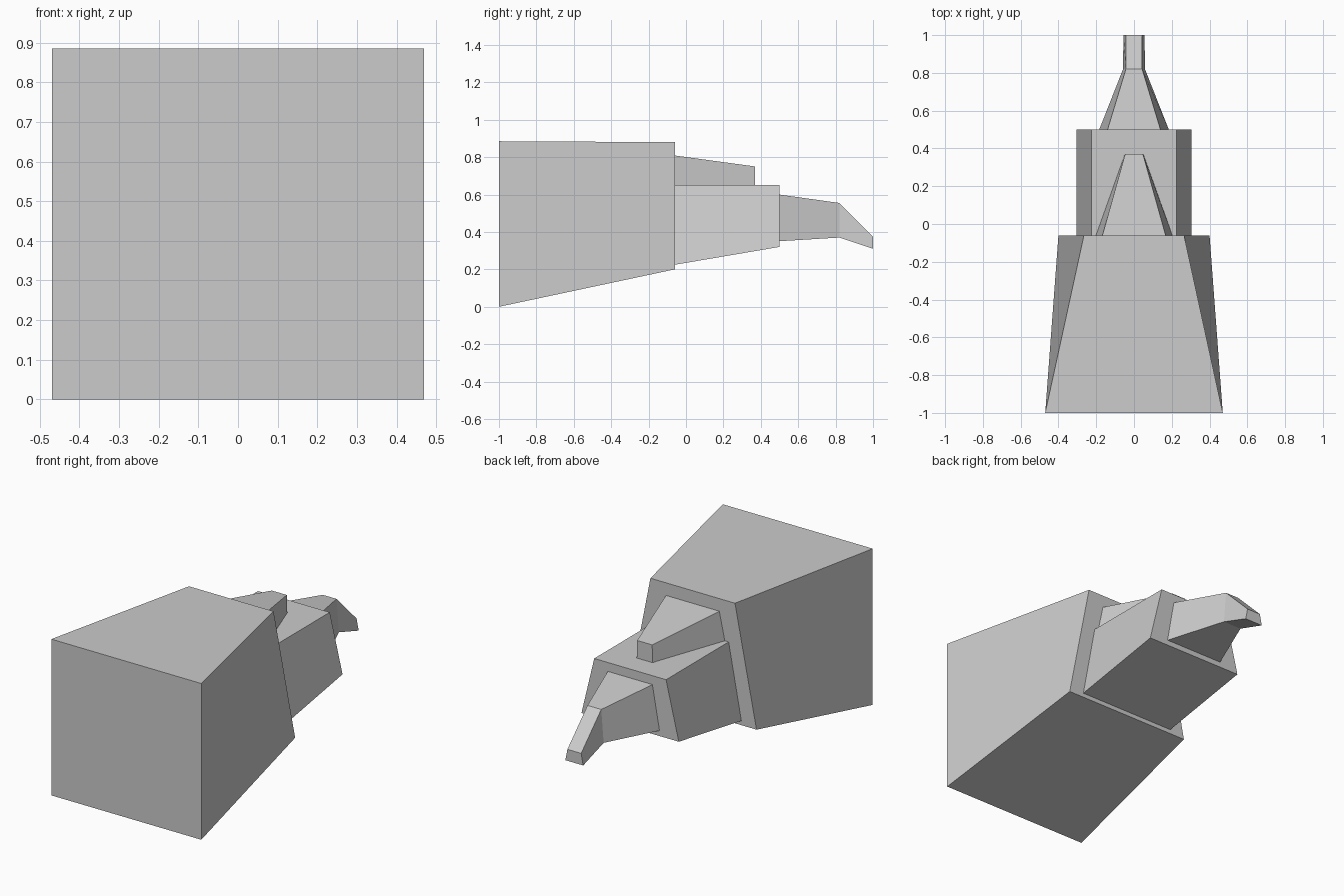
import bpy
import bmesh

cube = bpy.data.objects.get("Cube")
if cube:
    bpy.data.objects.remove(cube, do_unlink=True)

grey = bpy.data.materials.new("light grey")
grey.use_nodes = True
colour = (0.6, 0.6, 0.6, 1)
grey.diffuse_color = colour
for node in grey.node_tree.nodes:
    if node.type == 'BSDF_PRINCIPLED':
        node.inputs["Base Color"].default_value = colour


def tapered_block(name, sections):
    """Loft trapezoids: (y, bottom z, top z, bottom half width, top half width)."""
    bm = bmesh.new()
    rings = []
    for y, low, high, wide, narrow in sections:
        corners = [(-wide, low), (wide, low), (narrow, high), (-narrow, high)]
        rings.append([bm.verts.new((x, y, z)) for x, z in corners])
    for a, b in zip(rings, rings[1:]):
        for i in range(4):
            j = (i + 1) % 4
            bm.faces.new((a[i], a[j], b[j], b[i]))
    bm.faces.new(rings[0])
    bm.faces.new(rings[-1])
    bmesh.ops.recalc_face_normals(bm, faces=bm.faces)
    mesh = bpy.data.meshes.new(name)
    bm.to_mesh(mesh)
    bm.free()
    mesh.materials.append(grey)
    obj = bpy.data.objects.new(name, mesh)
    bpy.context.collection.objects.link(obj)
    return obj


# Large body, square at the front and narrowing to the back
tapered_block("main_body", [(-1, 0, 0.885, 0.47, 0.47),
                            (-0.06, 0.2, 0.88, 0.4, 0.265)])

# Middle block with a rising underside
tapered_block("middle_block", [(-0.07, 0.223, 0.65, 0.305, 0.225),
                               (0.5, 0.32, 0.65, 0.305, 0.225)])

# Wedge lying on the middle block
tapered_block("upper_wedge", [(-0.07, 0.64, 0.81, 0.207, 0.17),
                              (0.37, 0.64, 0.75, 0.05, 0.047)])

# Narrow tail with a drooping tip
tapered_block("tail_tip", [(0.49, 0.35, 0.601, 0.188, 0.143),
                           (0.82, 0.37, 0.555, 0.058, 0.043),
                           (1, 0.31, 0.375, 0.056, 0.043)])
